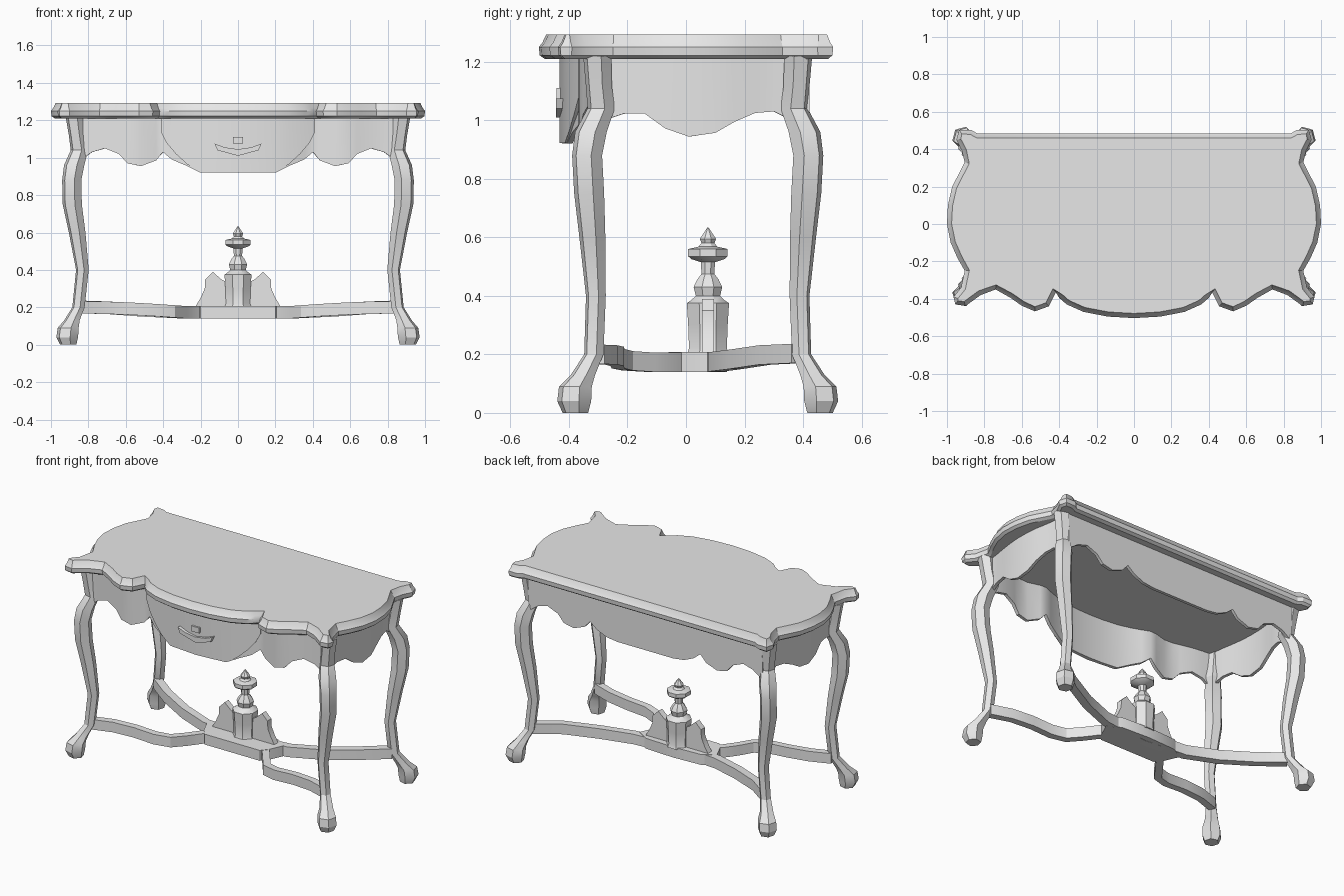
import bpy, bmesh, math
from mathutils import Vector

cube = bpy.data.objects.get("Cube")
if cube:
    bpy.data.objects.remove(cube, do_unlink=True)

grey = bpy.data.materials.new("plain grey")
grey.use_nodes = True
grey.diffuse_color = (0.8, 0.8, 0.8, 1)
grey.node_tree.nodes["Principled BSDF"].inputs["Base Color"].default_value = (0.8, 0.8, 0.8, 1)
parts = []


def add_part(name, bm, mirror=False, thickness=0):
    """Turn a bmesh into an object, optionally mirrored in x and thickened."""
    bmesh.ops.recalc_face_normals(bm, faces=bm.faces)
    mesh = bpy.data.meshes.new(name)
    bm.to_mesh(mesh)
    bm.free()
    mesh.materials.append(grey)
    part = bpy.data.objects.new(name, mesh)
    bpy.context.collection.objects.link(part)
    if mirror:
        part.modifiers.new("mirror", "MIRROR").use_clip = True
    if thickness:
        solid = part.modifiers.new("thickness", "SOLIDIFY")
        solid.thickness = thickness
        solid.offset = 0
        solid.use_even_offset = True
    parts.append(part)
    return part


def loft(name, rings, mirror=False):
    """Skin closed rings of points and cap both ends."""
    bm = bmesh.new()
    rows = [[bm.verts.new(p) for p in ring] for ring in rings]
    count = len(rows[0])
    for low, high in zip(rows, rows[1:]):
        for i in range(count):
            j = (i + 1) % count
            bm.faces.new((low[i], low[j], high[j], high[i]))
    bm.faces.new(rows[0])
    bm.faces.new(rows[-1])
    return add_part(name, bm, mirror)


def turned(name, rows, sides, turn=0.0, mirror=False):
    """Loft regular polygons given as (x, y, z, radius)."""
    angles = [math.tau * (i + turn) / sides for i in range(sides)]
    return loft(name, [[(x + r * math.cos(a), y + r * math.sin(a), z) for a in angles]
                       for x, y, z, r in rows], mirror)


def strip(name, path, thickness, top=None, height=0):
    """Upright band along (x, y, bottom) with a level or a following top."""
    bm = bmesh.new()
    low = [bm.verts.new(p) for p in path]
    high = [bm.verts.new((x, y, top or z + height)) for x, y, z in path]
    for i in range(len(path) - 1):
        bm.faces.new((low[i], low[i + 1], high[i + 1], high[i]))
    return add_part(name, bm, True, thickness)


def mirrored(half):
    """Close a half outline that runs from the centre line round to it."""
    return half + [(-x, y) for x, y in reversed(half) if x > 0]


def plate_xz(name, outline, front, back, mirror=False):
    return loft(name, [[(x, y, z) for x, z in outline] for y in (front, back)], mirror)


# Table top with moulded edge
outline = mirrored([
    (0, -.503), (.14, -.495), (.27, -.47), (.36, -.43), (.4, -.395), (.418, -.365),
    (.455, -.44), (.53, -.467), (.6, -.437), (.66, -.395), (.74, -.35), (.82, -.38),
    (.9, -.438), (.955, -.43), (.965, -.39), (.925, -.34), (.905, -.25), (.945, -.18),
    (.98, -.1), (1, 0), (.995, .1), (.972, .2), (.905, .33), (.92, .39), (.95, .45),
    (.935, .503), (.87, .503), (.84, .485), (0, .485)])


def inset(points, distance):
    result = []
    for i, p in enumerate(points):
        along = Vector(points[(i + 1) % len(points)]) - Vector(points[i - 1])
        along.normalize()
        result.append((p[0] - along.y * distance, p[1] + along.x * distance))
    return result


edge_profile = [(.02, 1.21), (.003, 1.222), (0, 1.25), (.012, 1.265), (.025, 1.293)]
loft("table_top", [[(x, y, z) for x, y in inset(outline, d)] for d, z in edge_profile])

# Scalloped apron
front_edge = [
    (0, -.413, .92), (.1, -.41, .92), (.2, -.398, .92), (.28, -.378, .96),
    (.35, -.353, .99), (.4, -.332, 1.03), (.44, -.335, .985), (.52, -.357, .955),
    (.59, -.354, .97), (.635, -.342, 1.02), (.71, -.325, 1.05), (.78, -.315, 1.03),
    (.85, -.31, .98)]
side_edge = [
    (.85, -.31, .98), (.853, -.25, 1.01), (.858, -.21, 1.023), (.87, -.14, 1.023),
    (.88, -.07, .972), (.886, .01, .944), (.885, .1, .957), (.878, .165, .995),
    (.865, .235, 1.025), (.855, .3, 1.03), (.85, .4, .98)]
strip("front_apron", front_edge, .02, top=1.22)
strip("side_apron", side_edge, .02, top=1.22)
strip("back_apron", [(x, .412, max(z, .95)) for x, y, z in front_edge], .02, top=1.22)

# Drawer front with rounded lower edge
drawer_edge = [(x, -.424 + .45 * x * x, z) for x, z in
               ((0, .922), (.2, .922), (.27, .965), (.33, 1.02), (.38, 1.08), (.41, 1.14))]
strip("drawer_front", drawer_edge, .016, top=1.215)

# Drawer pull
pull = [(-.125, 1.075), (-.11, 1.04), (0, 1.01), (.11, 1.04), (.125, 1.075),
        (.07, 1.055), (0, 1.045), (-.07, 1.055)]
plate_xz("drawer_pull", pull, -.445, -.41)
plate_xz("pull_knob", [(-.028, 1.075), (.028, 1.075), (.028, 1.11), (-.028, 1.11)], -.443, -.41)

# Curved legs with ball feet
leg = [
    (.908, -.378, 0, .045), (.913, -.382, .04, .06), (.908, -.378, .09, .058),
    (.888, -.352, .13, .043), (.853, -.315, .2, .034), (.832, -.308, .4, .035),
    (.86, -.32, .6, .046), (.886, -.331, .75, .053), (.889, -.338, .88, .053),
    (.876, -.325, .96, .056), (.848, -.29, 1.04, .048), (.86, -.298, 1.12, .046),
    (.873, -.303, 1.22, .05)]
turned("front_legs", leg, 6, .25, True)
turned("back_legs", [(x, .08 - y, z, r) for x, y, z, r in leg], 6, -.25, True)

# Stretchers between the legs
strip("front_stretcher", [
    (.85, -.3, .167), (.72, -.255, .165), (.58, -.235, .16), (.44, -.232, .152),
    (.35, -.2, .145), (.29, -.12, .14), (.23, -.04, .14), (.16, .01, .14)], .045, height=.066)
strip("back_stretcher", [
    (.85, .38, .17), (.7, .27, .165), (.5, .17, .15), (.3, .1, .141), (0, .075, .139)],
    .05, height=.066)
platform = mirrored([(0, -.06), (.2, -.06), (.24, -.01), (.28, .08), (.2, .13), (0, .14)])
loft("centre_platform", [[(x, y, z) for x, y in platform] for z in (.14, .208)])

# Urn ornament with finial and side leaves
urn = [(.2, .078), (.22, .07), (.3, .073), (.375, .078), (.385, .062), (.4, .045),
       (.43, .053), (.455, .04), (.475, .024), (.515, .026), (.525, .06), (.535, .073),
       (.56, .073), (.568, .035), (.58, .024), (.595, .03), (.634, .002)]
turned("urn_finial", [(0, .075, z, r) for z, r in urn], 8, .5)
leaf = [(.05, .2), (.23, .2), (.2, .25), (.178, .3), (.175, .35), (.135, .39),
        (.09, .35), (.05, .33)]
plate_xz("urn_leaves", leaf, .055, .095, True)

# Bake modifiers, then shade with sharp edges kept
bpy.ops.object.select_all(action="DESELECT")
for part in parts:
    part.select_set(True)
bpy.context.view_layer.objects.active = parts[0]
bpy.ops.object.convert(target="MESH")
bpy.ops.object.shade_smooth_by_angle(angle=math.radians(30))
